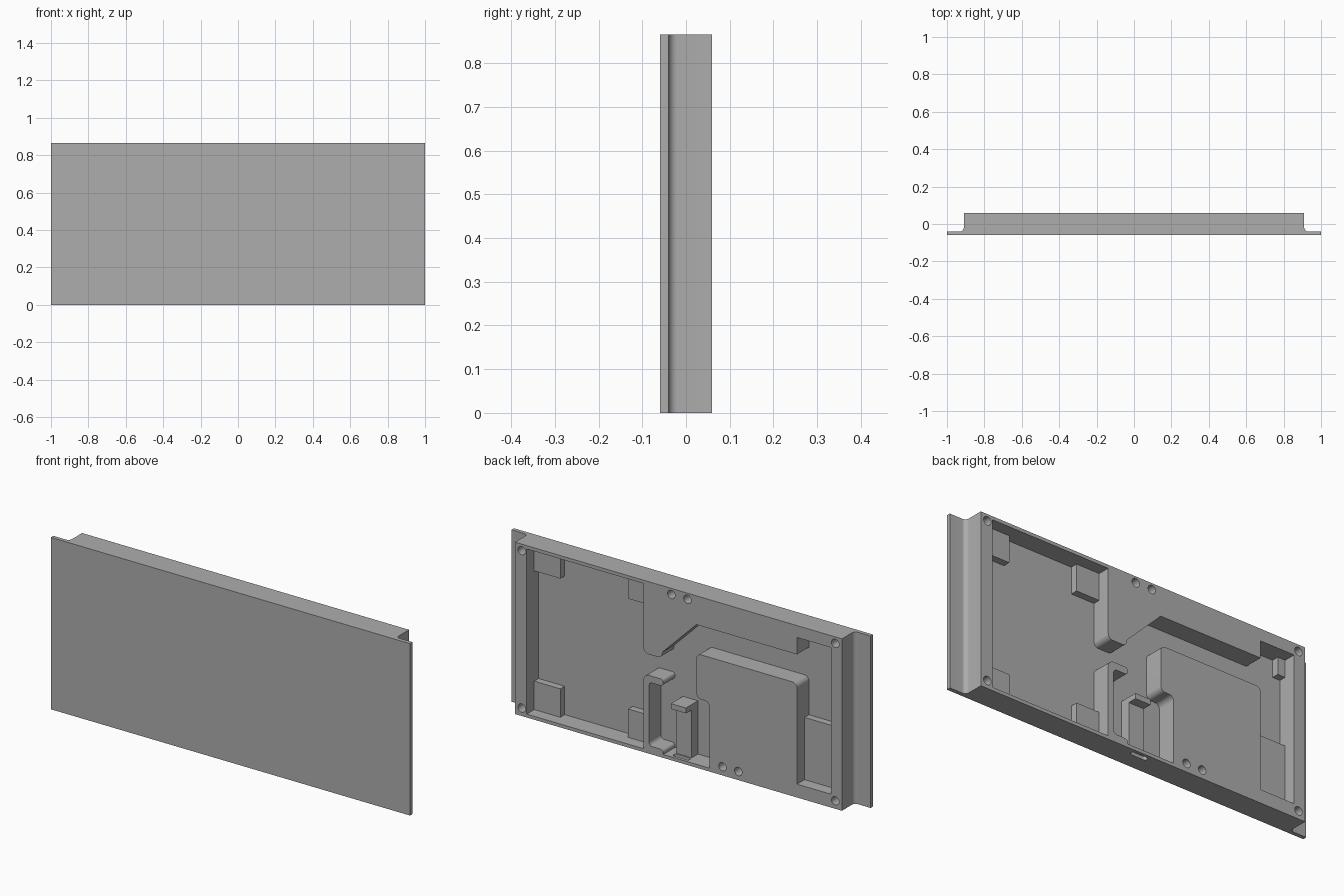
import bpy, bmesh, math
from mathutils import Vector

cube = bpy.data.objects.get("Cube")
if cube:
    bpy.data.objects.remove(cube, do_unlink=True)

grey = bpy.data.materials.new("plain_grey")
grey.use_nodes = True
grey.diffuse_color = (0.42, 0.42, 0.42, 1)
grey.node_tree.nodes["Principled BSDF"].inputs["Base Color"].default_value = grey.diffuse_color

H = 0.865          # panel height
BACK = 0.06        # rear face
FRONT = -0.06      # front face
FLOOR = -0.035     # pocket floor
MID = 0.0          # height of the low pads


def rounded(corners, steps=6):
    """Turn (a, b[, radius]) corners into a closed outline with arc fillets."""
    out = []
    for i, c in enumerate(corners):
        p = Vector(c[:2])
        r = c[2] if len(c) > 2 else 0
        if not r:
            out.append(p)
            continue
        d1 = (Vector(corners[i - 1][:2]) - p).normalized()
        d2 = (Vector(corners[(i + 1) % len(corners)][:2]) - p).normalized()
        half = d1.angle(d2) / 2
        centre = p + (d1 + d2).normalized() * r / math.sin(half)
        va = p + d1 * r / math.tan(half) - centre
        vb = p + d2 * r / math.tan(half) - centre
        for k in range(steps + 1):
            out.append(centre + va.lerp(vb, k / steps).normalized() * r)
    return out


def prism(name, outline, lo, hi, axis="y"):
    """Extrude an outline: (x, z) along y, or (x, y) along z."""
    bm = bmesh.new()
    place = (lambda p, h: (p[0], h, p[1])) if axis == "y" else (lambda p, h: (p[0], p[1], h))
    face = bm.faces.new([bm.verts.new(place(p, lo)) for p in outline])
    ext = bmesh.ops.extrude_face_region(bm, geom=[face])
    move = Vector(place((0, 0), hi - lo))
    for v in ext["geom"]:
        if isinstance(v, bmesh.types.BMVert):
            v.co += move
    bmesh.ops.recalc_face_normals(bm, faces=bm.faces)
    mesh = bpy.data.meshes.new(name)
    bm.to_mesh(mesh)
    bm.free()
    obj = bpy.data.objects.new(name, mesh)
    bpy.context.collection.objects.link(obj)
    mesh.materials.append(grey)
    return obj


def box(name, x0, x1, z0, z1, y1, y0=FLOOR - 0.01):
    return prism(name, [(x0, z0), (x1, z0), (x1, z1), (x0, z1)], y0, y1)


def activate(obj):
    bpy.ops.object.select_all(action="DESELECT")
    obj.select_set(True)
    bpy.context.view_layer.objects.active = obj


def cut(obj, cutter):
    cutter.hide_render = True
    mod = obj.modifiers.new("cut", "BOOLEAN")
    mod.operation = "DIFFERENCE"
    mod.solver = "EXACT"
    mod.object = cutter
    activate(obj)
    bpy.ops.object.modifier_apply(modifier=mod.name)
    bpy.data.objects.remove(cutter, do_unlink=True)


# Panel body: thin side flanges filleted into a thick block
half = [(1, FRONT), (1, -0.04), (0.91, -0.04, 0.02), (0.91, BACK)]
section = half + [(-c[0],) + c[1:] for c in reversed(half)]
panel = prism("panel_body", rounded(section), 0, H, axis="z")

# Connected rear pocket, including the hooked bracket left standing in it
pocket = [
    (0.845, 0.017), (0.195, 0.017),
    (0.195, 0.394, 0.03), (0.085, 0.394, 0.015), (0.085, 0.36, 0.015),
    (0.165, 0.36, 0.02), (0.165, 0.04, 0.02), (0.085, 0.04, 0.015), (0.085, 0.017),
    (-0.172, 0.017), (-0.172, 0.35, 0.025), (-0.10, 0.35, 0.025),
    (-0.10, 0.575, 0.025), (-0.66, 0.575, 0.025),
    (-0.66, 0.067), (-0.848, 0.067), (-0.848, 0.805), (-0.66, 0.805),
    (-0.66, 0.72), (-0.10, 0.72), (0.09, 0.53), (0.09, 0.50, 0.025),
    (0.195, 0.50, 0.025), (0.195, 0.848), (0.845, 0.848),
]
cut(panel, prism("pocket_cutter", rounded(pocket), FLOOR, 0.1))

# Blind screw holes: corners, top pair, bottom pair
holes = [(sx * 0.873, z) for sx in (1, -1) for z in (0.04, 0.832)]
holes += [(0.04, 0.834), (-0.05, 0.834), (-0.245, 0.043), (-0.333, 0.043)]
for hx, hz in holes:
    ring = [(hx + 0.021 * math.cos(k * math.tau / 24), hz + 0.021 * math.sin(k * math.tau / 24))
            for k in range(24)]
    cut(panel, prism("hole_cutter", ring, 0.0, 0.1))

# Rounded slot through the bottom edge
slot = [(x, y, 0.0119) for x, y in ((-0.045, 0.021), (0.045, 0.021), (0.045, 0.045), (-0.045, 0.045))]
cut(panel, prism("slot_cutter", rounded(slot), -0.02, 0.03, axis="z"))

activate(panel)
bpy.ops.object.shade_smooth_by_angle(angle=math.radians(30))

# Low pads in the corners of the pockets
for label, z0, z1 in (("lower", 0.012, 0.16), ("upper", 0.715, 0.853)):
    box(label + "_outer_pad", 0.70, 0.85, z0, z1, MID)
    box(label + "_inner_pad", 0.19, 0.322, z0, z1, MID)
box("side_pocket_pad", -0.853, -0.655, 0.062, 0.38, MID)
box("side_pocket_tab", -0.853, -0.807, 0.72, 0.81, MID)

# Post with an overhanging head above the slot
profile_post = box("centre_post", -0.042, 0.042, 0.012, 0.26, 0.015)
box("centre_post_head", -0.042, 0.042, 0.258, 0.285, BACK)
